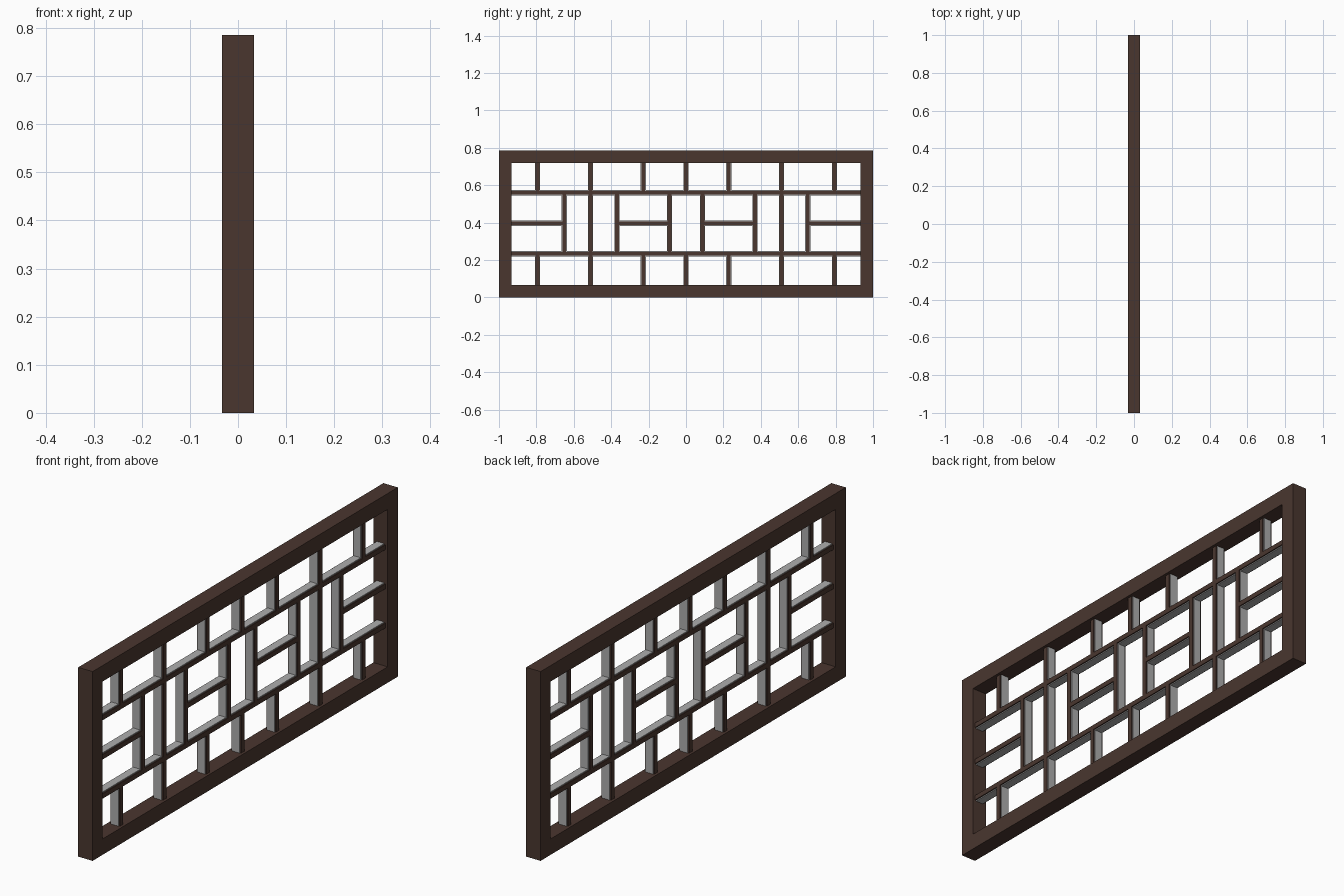
import bpy, bmesh

if "Cube" in bpy.data.objects:
    bpy.data.objects.remove(bpy.data.objects["Cube"])

HY, H, D, T = 1.0, 0.785, 0.033, 0.066      # half length, height, half depth, frame width
CORE_W, CORE_D = 0.028, 0.017               # bar core width and half depth
CAP_W, CAP_D = 0.020, 0.022                 # facing strip width and half depth


def material(name, rgb):
    m = bpy.data.materials.new(name)
    m.diffuse_color = (*rgb, 1)
    m.use_nodes = True
    m.node_tree.nodes["Principled BSDF"].inputs["Base Color"].default_value = m.diffuse_color
    return m


BROWN = material("dark brown wood", (0.068, 0.037, 0.028))
GREY = material("grey metal", (0.42, 0.42, 0.42))


def finish(name, bm, mat):
    bmesh.ops.recalc_face_normals(bm, faces=bm.faces)
    me = bpy.data.meshes.new(name)
    bm.to_mesh(me)
    bm.free()
    me.materials.append(mat)
    ob = bpy.data.objects.new(name, me)
    bpy.context.collection.objects.link(ob)


def add_box(bm, x0, x1, y0, y1, z0, z1):
    vs = bmesh.ops.create_cube(bm, size=1)["verts"]
    for v in vs:
        v.co = (x1 if v.co.x > 0 else x0, y1 if v.co.y > 0 else y0, z1 if v.co.z > 0 else z0)


# Outer frame: one rectangular ring
bm = bmesh.new()
loops = []
for x, t in ((-D, 0), (D, 0), (D, T), (-D, T)):
    loops.append([bm.verts.new((x, y, z)) for y, z in
                  ((-HY + t, t), (HY - t, t), (HY - t, H - t), (-HY + t, H - t))])
for i in range(4):
    a, b = loops[i], loops[(i + 1) % 4]
    for j in range(4):
        k = (j + 1) % 4
        bm.faces.new((a[j], a[k], b[k], b[j]))
finish("outer_frame", bm, BROWN)

# Lattice layout: (direction, fixed position, start, end, start touches frame, end touches frame)
LOW, MID, HIGH = 0.234, 0.3965, 0.559
IN_Y, IN_Z0, IN_Z1 = HY - T, T, H - T
bars = [("h", z, -IN_Y, IN_Y, True, True) for z in (LOW, HIGH)]
for y in (-0.794, -0.511, -0.228, 0, 0.228, 0.511, 0.794):
    bars.append(("v", y, IN_Z0, LOW, True, False))
    bars.append(("v", y, HIGH, IN_Z1, False, True))
for y in (0.088, 0.369, 0.511, 0.651):
    for s in (-1, 1):
        bars.append(("v", s * y, LOW, HIGH, False, False))
bars += [("h", MID, -IN_Y, -0.651, True, False), ("h", MID, -0.369, -0.088, False, False),
         ("h", MID, 0.088, 0.369, False, False), ("h", MID, 0.651, IN_Y, False, True)]


def lattice(name, mat, width, spans):
    bm = bmesh.new()
    w = width / 2
    for kind, p, a, b, fa, fb in bars:
        a2 = a if fa else a + w          # butt against the crossing bar
        b2 = b if fb else b - w
        for x0, x1 in spans:
            if kind == "h":
                add_box(bm, x0, x1, a2, b2, p - w, p + w)
            else:
                add_box(bm, x0, x1, p - w, p + w, a2, b2)
    finish(name, bm, mat)


# Grey bar cores, with narrower brown facing strips on both sides
lattice("lattice_cores", GREY, CORE_W, [(-CORE_D, CORE_D)])
lattice("lattice_facing_strips", BROWN, CAP_W, [(-CAP_D, -CORE_D), (CORE_D, CAP_D)])
